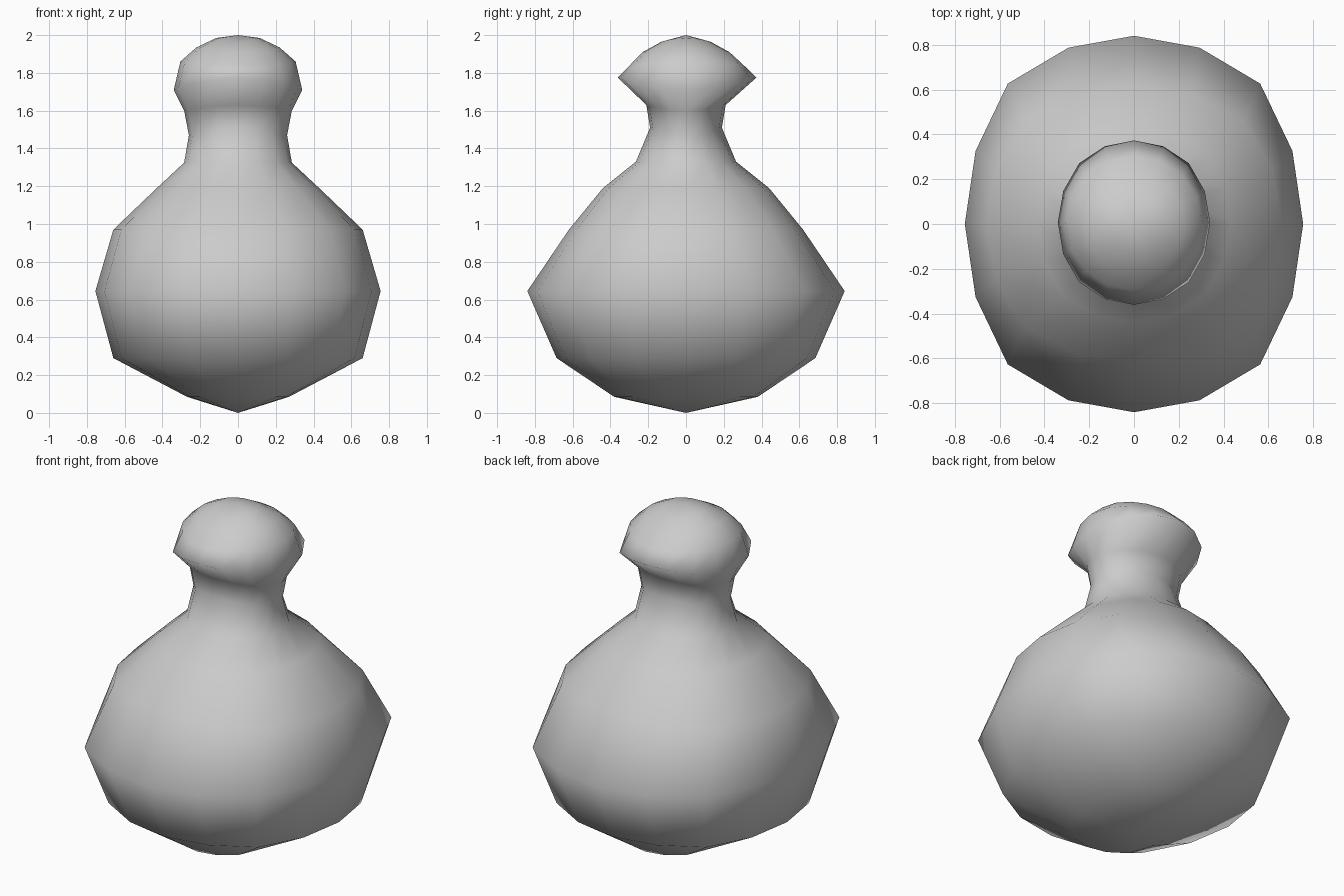
import bpy, bmesh
from math import sin, cos, pi

if "Cube" in bpy.data.objects:
    bpy.data.objects.remove(bpy.data.objects["Cube"])

SIDES = 16
# Rings from bottom to top: x radius, y radius, z at the sides, z at front/back, diagonal bulge, y offset
RINGS = [
    (0.27, 0.38, 0.085, 0.085, 0.08, 0),
    (0.66, 0.685, 0.29, 0.29, 0.05, 0),
    (0.755, 0.84, 0.645, 0.645, 0.055, 0),
    (0.66, 0.62, 0.97, 0.97, 0.05, 0),
    (0.43, 0.44, 1.19, 1.19, 0.03, 0),
    (0.285, 0.265, 1.325, 1.33, 0.0, 0),
    (0.26, 0.19, 1.47, 1.51, 0.0, 0),
    (0.285, 0.21, 1.60, 1.63, 0.0, 0),
    (0.34, 0.367, 1.71, 1.775, 0.02, 0.006),
    (0.305, 0.30, 1.86, 1.842, 0.0, 0.004),
    (0.22, 0.23, 1.935, 1.91, 0.0, 0),
    (0.115, 0.13, 1.985, 1.965, 0.0, 0),
]

bm = bmesh.new()


def add_ring(rx, ry, zx, zy, bulge, oy):
    verts = []
    for i in range(SIDES):
        a = 2 * pi * i / SIDES
        k = 1 + bulge * sin(2 * a) ** 4
        z = zx * cos(a) ** 2 + zy * sin(a) ** 2
        verts.append(bm.verts.new((rx * k * cos(a), ry * k * sin(a) + oy, z)))
    return verts


# Body, neck and head as one continuous skin
rings = [add_ring(*r) for r in RINGS]
for lo, hi in zip(rings, rings[1:]):
    for i in range(SIDES):
        j = (i + 1) % SIDES
        bm.faces.new((lo[i], lo[j], hi[j], hi[i]))

# Pointed bottom and domed top
bottom = bm.verts.new((0, 0, 0))
top = bm.verts.new((0, 0, 2))
for i in range(SIDES):
    j = (i + 1) % SIDES
    bm.faces.new((bottom, rings[0][j], rings[0][i]))
    bm.faces.new((top, rings[-1][i], rings[-1][j]))

for f in bm.faces:
    f.smooth = True
bmesh.ops.recalc_face_normals(bm, faces=bm.faces[:])
mesh = bpy.data.meshes.new("flask_body")
bm.to_mesh(mesh)
bm.free()
flask = bpy.data.objects.new("flask_body", mesh)
bpy.context.collection.objects.link(flask)
